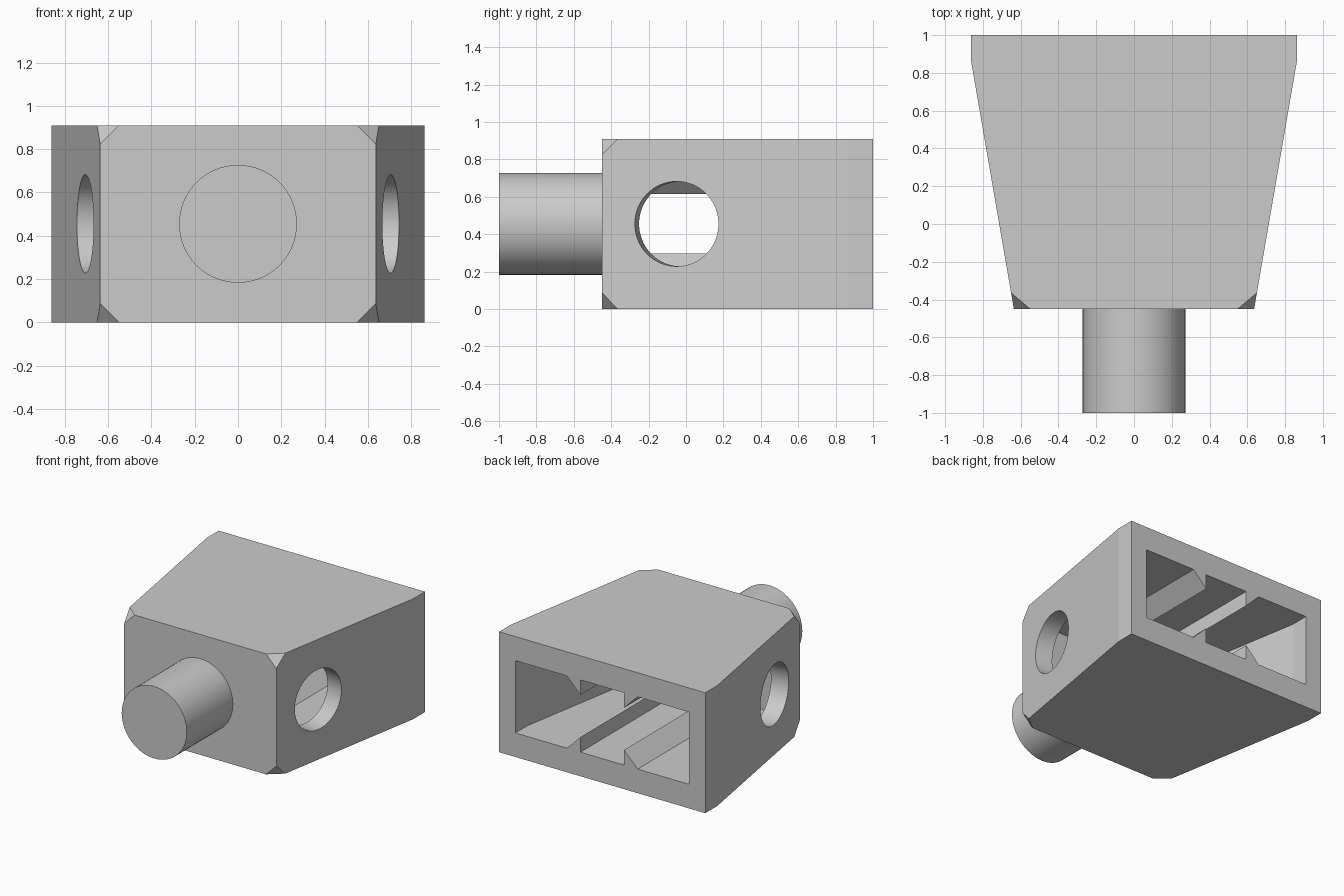
import bpy, bmesh, math
from mathutils import Vector, Matrix

cube = bpy.data.objects.get("Cube")
if cube:
    bpy.data.objects.remove(cube, do_unlink=True)

HEIGHT, MID = 0.91, 0.455
BACK, FRONT, BEND = 1.0, -0.45, 0.86
WIDE, NARROW = 0.862, 0.636
FLOOR, CEILING = 0.182, 0.728
WALL, CAVITY_END = 0.136, -0.28
SLOPE = (WIDE - NARROW) / (BEND - FRONT)

grey = bpy.data.materials.new("light grey")
grey.use_nodes = True
colour = (0.6, 0.6, 0.6, 1)
grey.diffuse_color = colour
grey.node_tree.nodes["Principled BSDF"].inputs["Base Color"].default_value = colour


def make_object(name, bm):
    bmesh.ops.recalc_face_normals(bm, faces=bm.faces)
    mesh = bpy.data.meshes.new(name)
    bm.to_mesh(mesh)
    bm.free()
    obj = bpy.data.objects.new(name, mesh)
    bpy.context.collection.objects.link(obj)
    mesh.materials.append(grey)
    return obj


def prism(points, direction):
    bm = bmesh.new()
    face = bm.faces.new([bm.verts.new(p) for p in points])
    new = bmesh.ops.extrude_face_region(bm, geom=[face])["geom"]
    verts = [g for g in new if isinstance(g, bmesh.types.BMVert)]
    bmesh.ops.translate(bm, verts=verts, vec=direction)
    return bm


def cylinder(name, centre, axis, radius, depth):
    bm = bmesh.new()
    turn = Vector(axis).to_track_quat("Z", "Y").to_matrix().to_4x4()
    bmesh.ops.create_cone(bm, cap_ends=True, segments=64, radius1=radius,
                          radius2=radius, depth=depth,
                          matrix=Matrix.Translation(centre) @ turn)
    return make_object(name, bm)


def tapered_outline(inset, front, back, z):
    # Straight at the back, narrowing towards the front
    half = WIDE - inset
    tip = half - SLOPE * (BEND - front)
    right = [(tip, front, z), (half, BEND, z), (half, back, z)]
    return right + [(-x, y, h) for x, y, h in reversed(right)]


def smooth(obj):
    bpy.ops.object.select_all(action="DESELECT")
    obj.select_set(True)
    bpy.context.view_layer.objects.active = obj
    bpy.ops.object.shade_smooth_by_angle(angle=math.radians(8))


# Tapered body with its four front corners cut off
bm = prism(tapered_outline(0, FRONT, BACK, 0), (0, 0, HEIGHT))
corners = [v for v in bm.verts if v.co.y < FRONT + 0.01]
bmesh.ops.bevel(bm, geom=corners, offset=0.087, offset_type="OFFSET",
                segments=1, profile=0.5, affect="VERTICES")
body = make_object("body", bm)

# Cavity open at the back, and a round hole square to each side
cutters = [make_object("cavity_cutter", prism(
    tapered_outline(WALL, CAVITY_END, BACK + 0.1, FLOOR),
    (0, 0, CEILING - FLOOR)))]
hole_y = -0.05
hole_x = WIDE - SLOPE * (BEND - hole_y)
for side in (-1, 1):
    cutters.append(cylinder("side_hole_cutter", (side * hole_x, hole_y, MID),
                            (side, -SLOPE, 0), 0.227, 0.4))

bpy.context.view_layer.objects.active = body
for cutter in cutters:
    cutter.hide_render = True
    cut = body.modifiers.new("cut", "BOOLEAN")
    cut.operation = "DIFFERENCE"
    cut.solver = "EXACT"
    cut.object = cutter
    bpy.ops.object.modifier_apply(modifier=cut.name)
    bpy.data.objects.remove(cutter, do_unlink=True)
smooth(body)

# Four ridges along the cavity: upright inside, sloping outside
TOOTH, INNER = 0.114, 0.182
for side, side_name in ((-1, "right"), (1, "left")):
    for base, up, level in ((FLOOR, 1, "lower"), (CEILING, -1, "upper")):
        section = [(side * INNER, CAVITY_END, base),
                   (side * INNER, CAVITY_END, base + up * TOOTH),
                   (side * (INNER + TOOTH), CAVITY_END, base)]
        make_object(f"{level}_{side_name}_ridge",
                    prism(section, (0, BACK - CAVITY_END, 0)))

# Round peg at the front
peg = cylinder("front_peg", (0, (FRONT - 1) / 2, MID), (0, -1, 0),
               0.272, FRONT + 1)
smooth(peg)
